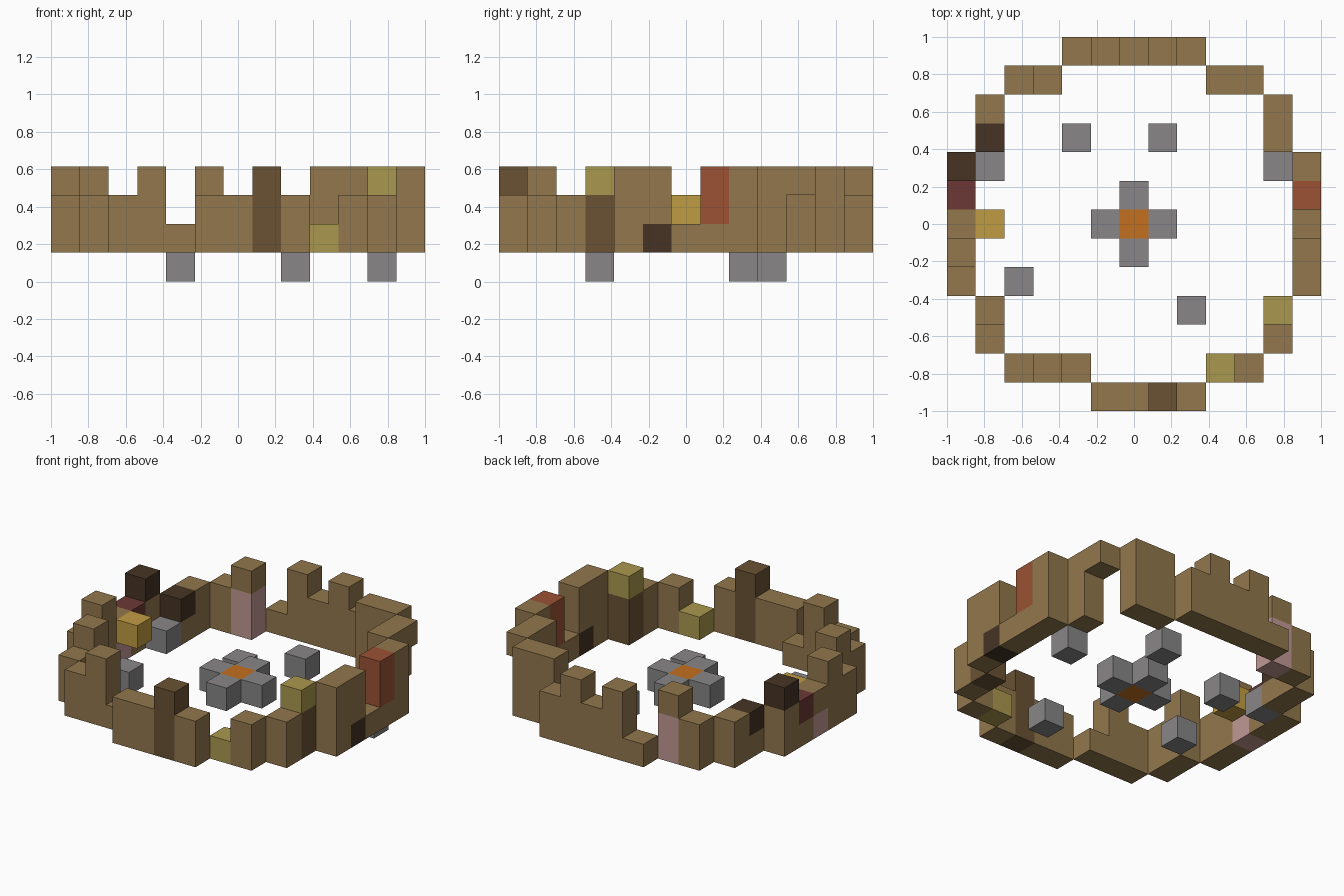
import bpy
import bmesh
from mathutils import Vector

if "Cube" in bpy.data.objects:
    bpy.data.objects.remove(bpy.data.objects["Cube"])

CELL = 2 / 13          # edge of one block
SIDES = [Vector(d) for d in ((1, 0, 0), (-1, 0, 0), (0, 1, 0),
                             (0, -1, 0), (0, 0, 1), (0, 0, -1))]

# Letter used in the wall stacks -> colour name and hex value
PALETTE = {
    "B": ("brown", "92774D"),
    "D": ("dark_brown", "6A5234"),
    "K": ("blackish_brown", "463424"),
    "M": ("maroon", "6C3836"),
    "R": ("rust_red", "9B5234"),
    "O": ("olive", "AA984E"),
    "Y": ("yellow", "C09C42"),
    "P": ("pink", "C09994"),
    "F": ("orange", "C47020"),
    "G": ("grey", "888686"),
}


def make_material(name, code):
    srgb = [c / 255 for c in bytes.fromhex(code)]
    linear = [((c + 0.055) / 1.055) ** 2.4 for c in srgb]
    mat = bpy.data.materials.new(name)
    mat.use_nodes = True
    mat.diffuse_color = (*linear, 1)
    shader = mat.node_tree.nodes["Principled BSDF"]
    shader.inputs["Base Color"].default_value = (*linear, 1)
    return mat


materials = {key: make_material(*value) for key, value in PALETTE.items()}
parts = {}             # part name -> {cell: colour letter}


def row(part, x, y, axis, stacks, base=1):
    """Lay stacks of blocks along an axis; each stack is read bottom up."""
    cells = parts.setdefault(part, {})
    for step, stack in enumerate(stacks.split()):
        spot = (x + step, y) if axis == "x" else (x, y + step)
        for level, letter in enumerate(stack):
            if letter != ".":
                cells[(*spot, base + level)] = letter


def build(part, cells, filled):
    """Make one mesh from the outer faces of a part's blocks."""
    bm = bmesh.new()
    used = sorted(set(cells.values()))
    for cell, letter in cells.items():
        for side in SIDES:
            near = tuple(int(c + s) for c, s in zip(cell, side))
            if near in filled:
                continue
            u = Vector((side.y, side.z, side.x))
            v = side.cross(u)
            middle = Vector(cell) + Vector((0, 0, 0.5)) + side / 2
            corners = (-u - v, u - v, u + v, v - u)
            face = bm.faces.new([bm.verts.new((middle + c / 2) * CELL)
                                 for c in corners])
            face.material_index = used.index(letter)
    bmesh.ops.remove_doubles(bm, verts=bm.verts, dist=CELL / 100)
    mesh = bpy.data.meshes.new(part)
    bm.to_mesh(mesh)
    bm.free()
    for letter in used:
        mesh.materials.append(materials[letter])
    bpy.context.collection.objects.link(bpy.data.objects.new(part, mesh))


# Front of the ring wall
row("front_wall", -1, -6, "x", "BB BB DDD BB")
row("front_right_wall", -4, -5, "x", "BB BBB B")
row("front_left_wall", 3, -5, "x", "O BB")

# Right side of the ring wall, with its inner ledge block
row("right_front_corner", -5, -4, "y", "BB BBB")
row("right_wall", -6, -2, "y", "BB BBB PB BM BBK")
row("right_back_corner", -5, 3, "y", "BK BB")
row("ledge_block", -5, 0, "y", ".Y")

# Left side of the ring wall, with an overhang at the back
row("left_front_corner", 5, -4, "y", "BB DDO")
row("left_wall", 6, -2, "y", "BBB KBB B BRR BBB")
row("left_back_corner", 5, 3, "y", "BBB ..B")

# Back of the ring wall
row("back_wall", -2, 6, "x", "B BBB BB BBB BB")
row("back_right_wall", -4, 5, "x", "BB PPB")
row("back_left_wall", 3, 5, "x", "BBB BBB")

# Fire pit: stone cross around a glowing centre
row("fire_pit", -1, 0, "x", "G F G")
for y in (-1, 1):
    row("fire_pit", 0, y, "x", "G")

# Loose stones, three of them one level lower
for name, x, y, base in (("back_stone", 1, 3, 1),
                         ("right_stone", -4, -2, 1),
                         ("right_back_stone", -5, 2, 1),
                         ("low_back_stone", -2, 3, 0),
                         ("low_front_stone", 2, -3, 0),
                         ("low_left_stone", 5, 2, 0)):
    row(name, x, y, "x", "G", base)

filled = {cell for cells in parts.values() for cell in cells}
for part, cells in parts.items():
    build(part, cells, filled)
